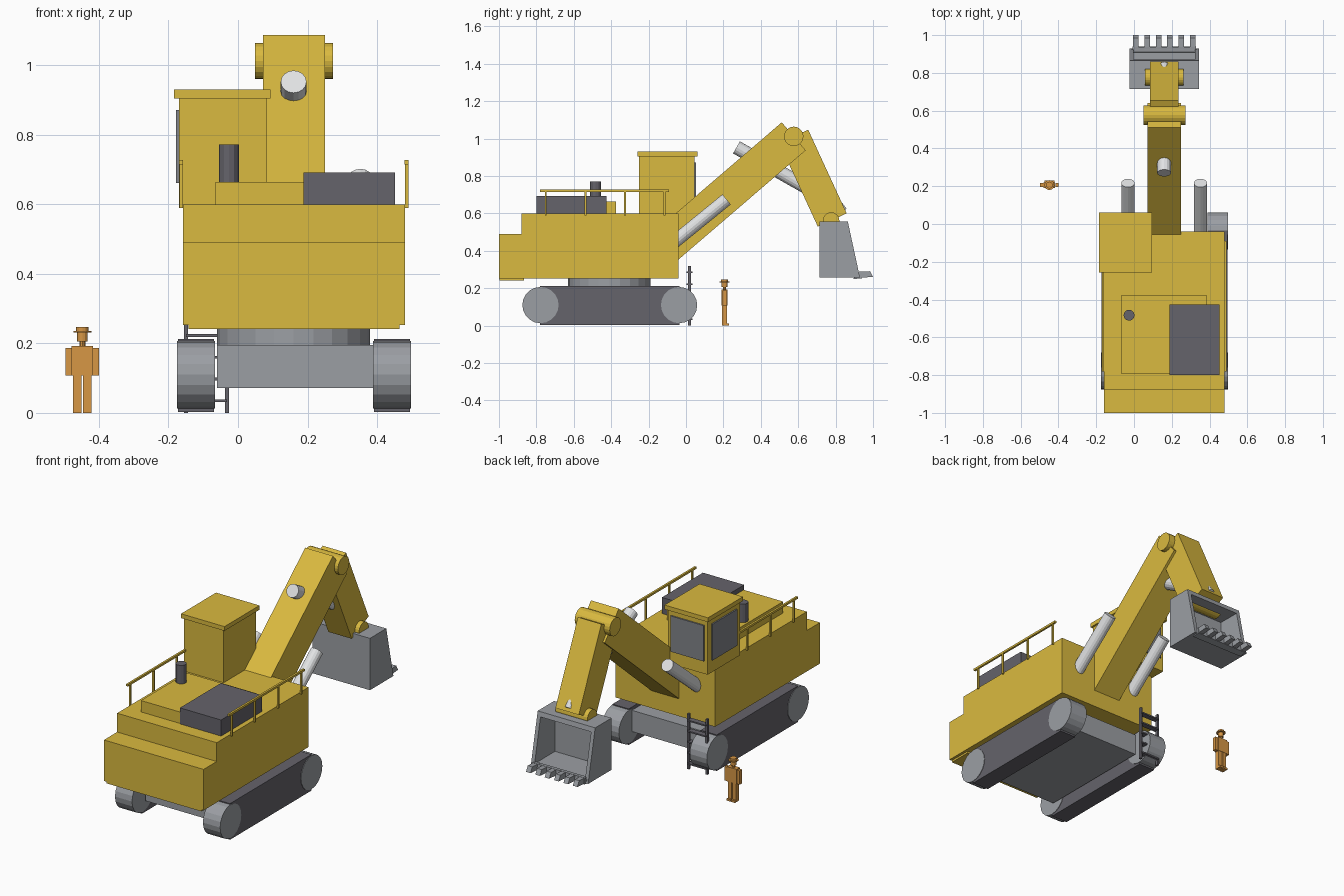
import bpy, bmesh, math
from mathutils import Vector

if "Cube" in bpy.data.objects:
    bpy.data.objects.remove(bpy.data.objects["Cube"])


def material(name, r, g, b):
    m = bpy.data.materials.new(name)
    m.diffuse_color = (r, g, b, 1)
    m.use_nodes = True
    m.node_tree.nodes["Principled BSDF"].inputs["Base Color"].default_value = m.diffuse_color
    return m


YELLOW = material("yellow paint", 0.70, 0.49, 0.05)
GREY = material("steel grey", 0.33, 0.345, 0.37)
DARK = material("dark grey", 0.13, 0.125, 0.145)
CHROME = material("chrome", 0.75, 0.76, 0.77)
GLASS = material("window grey", 0.22, 0.23, 0.25)
ORANGE = material("worker orange", 0.68, 0.31, 0.06)


def finish(name, bm, mat):
    bmesh.ops.recalc_face_normals(bm, faces=bm.faces)
    me = bpy.data.meshes.new(name)
    bm.to_mesh(me)
    bm.free()
    me.materials.append(mat)
    ob = bpy.data.objects.new(name, me)
    bpy.context.collection.objects.link(ob)
    return ob


def prism(name, pts, x0, x1, mat):
    """Extrude a (y, z) profile along x."""
    bm = bmesh.new()
    face = bm.faces.new([bm.verts.new((x0, y, z)) for y, z in pts])
    ext = bmesh.ops.extrude_face_region(bm, geom=[face])["geom"]
    bmesh.ops.translate(bm, vec=(x1 - x0, 0, 0),
                        verts=[v for v in ext if isinstance(v, bmesh.types.BMVert)])
    return finish(name, bm, mat)


def box(name, x0, x1, y0, y1, z0, z1, mat):
    return prism(name, [(y0, z0), (y1, z0), (y1, z1), (y0, z1)], x0, x1, mat)


def cyl(name, p, q, r, mat, n=20):
    p, q = Vector(p), Vector(q)
    bm = bmesh.new()
    bmesh.ops.create_cone(bm, cap_ends=True, segments=n, radius1=r, radius2=r,
                          depth=(q - p).length)
    ob = finish(name, bm, mat)
    ob.location = (p + q) / 2
    ob.rotation_mode = 'QUATERNION'
    ob.rotation_quaternion = (q - p).to_track_quat('Z', 'Y')
    return ob


def beam(name, p, q, w, x0, x1, mat):
    """Rectangular arm between two (y, z) points."""
    p, q = Vector(p), Vector(q)
    d = (q - p).normalized()
    n = Vector((-d.y, d.x)) * w / 2
    return prism(name, [p + n, p - n, q - n, q + n], x0, x1, mat)


CX = 0.16  # machine centre line

# Undercarriage: tracks, sprockets, frame, slewing ring
for side, x0, x1 in (("left", -0.175, -0.066), ("right", 0.388, 0.498)):
    box(side + "_track", x0 + 0.003, x1 - 0.003, -0.78, -0.035, 0.003, 0.212, DARK)
    for end, y in (("front", -0.778), ("back", -0.037)):
        cyl(f"{side}_{end}_sprocket", (x0, y, 0.11), (x1, y, 0.11), 0.097, GREY)
box("undercarriage_frame", -0.06, 0.388, -0.76, -0.06, 0.072, 0.195, GREY)
cyl("slewing_ring", (CX, -0.41, 0.19), (CX, -0.41, 0.26), 0.22, GREY, 24)

# Upper body with stepped counterweight
prism("upper_body", [(-1, 0.253), (-0.04, 0.253), (-0.04, 0.599), (-0.88, 0.599),
                     (-0.88, 0.49), (-1, 0.49)], -0.158, 0.48, YELLOW)
box("counterweight_skirt", -0.143, 0.464, -0.998, -0.865, 0.242, 0.26, YELLOW)
box("engine_deck", -0.065, 0.385, -0.795, -0.375, 0.59, 0.665, YELLOW)
box("engine_hatch", 0.188, 0.452, -0.8, -0.425, 0.59, 0.692, DARK)
cyl("exhaust_pipe", (-0.026, -0.483, 0.65), (-0.026, -0.483, 0.772), 0.029, DARK, 12)

# Cab with windows
box("cab", -0.17, 0.083, -0.25, 0.045, 0.59, 0.907, YELLOW)
box("cab_roof", -0.184, 0.094, -0.258, 0.062, 0.905, 0.93, YELLOW)
box("front_window", -0.15, 0.063, 0.044, 0.053, 0.665, 0.872, GLASS)
box("side_window", -0.178, -0.169, -0.215, 0.01, 0.662, 0.872, GLASS)

# Handrails on both sides
for side, x in (("left", -0.164), ("right", 0.485)):
    box(side + "_handrail", x - 0.006, x + 0.006, -0.78, -0.09, 0.715, 0.727, YELLOW)
    for i in range(4):
        y = -0.75 + i * 0.212
        box(f"{side}_rail_post_{i + 1}", x - 0.005, x + 0.005, y - 0.005, y + 0.005,
            0.59, 0.72, YELLOW)

# Ladder beside the left track
for x in (-0.15, -0.032):
    box("ladder_rail", x - 0.006, x + 0.006, 0.011, 0.027, 0, 0.32, DARK)
for i in range(5):
    z = 0.035 + i * 0.0625
    box("ladder_rung", -0.15, -0.032, 0.003, 0.035, z - 0.004, z + 0.004, DARK)

# Boom, stick and pivots
ELBOW, WRIST = (0.576, 1.012), (0.782, 0.565)
beam("boom", (-0.122, 0.413), ELBOW, 0.197, 0.072, 0.25, YELLOW)
beam("stick", ELBOW, WRIST, 0.17, 0.085, 0.235, YELLOW)
cyl("elbow_pivot", (0.049, *ELBOW), (0.273, *ELBOW), 0.052, YELLOW)
cyl("bucket_pivot", (0.058, 0.776, 0.562), (0.262, 0.776, 0.562), 0.044, YELLOW)

# Hydraulic cylinders
for side, x in (("left", -0.032), ("right", 0.352)):
    cyl(side + "_boom_cylinder", (x, -0.1, 0.417), (x, 0.217, 0.675), 0.035, CHROME, 16)
cyl("stick_cylinder", (CX, 0.27, 0.953), (CX, 0.66, 0.731), 0.037, CHROME, 16)
cyl("bucket_cylinder", (CX, 0.62, 0.9), (CX, 0.84, 0.61), 0.024, CHROME, 16)

# Bucket: side plates, shell, lip and teeth
BX0, BX1 = -0.024, 0.344
side_profile = [(0.715, 0.257), (0.93, 0.257), (0.865, 0.557), (0.715, 0.557)]
prism("bucket_left_side", side_profile, BX0, BX0 + 0.022, GREY)
prism("bucket_right_side", side_profile, BX1 - 0.022, BX1, GREY)
box("bucket_back", BX0 + 0.01, BX1 - 0.01, 0.715, 0.738, 0.257, 0.557, GREY)
box("bucket_floor", BX0 + 0.01, BX1 - 0.01, 0.715, 0.928, 0.257, 0.28, GREY)
prism("bucket_top", [(0.715, 0.53), (0.871, 0.53), (0.865, 0.557), (0.715, 0.557)],
      BX0 + 0.01, BX1 - 0.01, GREY)
prism("bucket_lip", [(0.895, 0.249), (0.94, 0.253), (0.937, 0.29), (0.91, 0.286)],
      -0.008, 0.328, GREY)
for i in range(6):
    x = 0.01 + i * 0.06
    prism(f"bucket_tooth_{i + 1}", [(0.92, 0.255), (1.0, 0.261), (0.984, 0.291), (0.92, 0.288)],
          x - 0.0145, x + 0.0145, GREY)

# Worker standing beside the machine, facing the bucket
PX, PY = -0.448, 0.206


def worker_part(name, dx, w, y0, y1, z0, z1):
    box("worker_" + name, PX + dx - w / 2, PX + dx + w / 2, PY + y0, PY + y1, z0, z1, ORANGE)


worker_part("torso", 0, 0.062, -0.015, 0.015, 0.107, 0.192)
for side, s in (("left", -1), ("right", 1)):
    worker_part(side + "_arm", s * 0.04, 0.017, -0.01, 0.012, 0.107, 0.187)
    worker_part(side + "_leg", s * 0.0145, 0.024, -0.013, 0.013, 0, 0.11)
    worker_part(side + "_boot", s * 0.0145, 0.024, -0.014, 0.024, 0, 0.012)
cyl("worker_neck", (PX, PY, 0.188), (PX, PY, 0.21), 0.009, ORANGE, 10)
cyl("worker_head", (PX, PY, 0.206), (PX, PY, 0.235), 0.015, ORANGE, 12)
cyl("worker_hat_brim", (PX, PY, 0.231), (PX, PY, 0.236), 0.026, ORANGE, 16)
cyl("worker_hat_crown", (PX, PY, 0.235), (PX, PY, 0.247), 0.018, ORANGE, 12)
